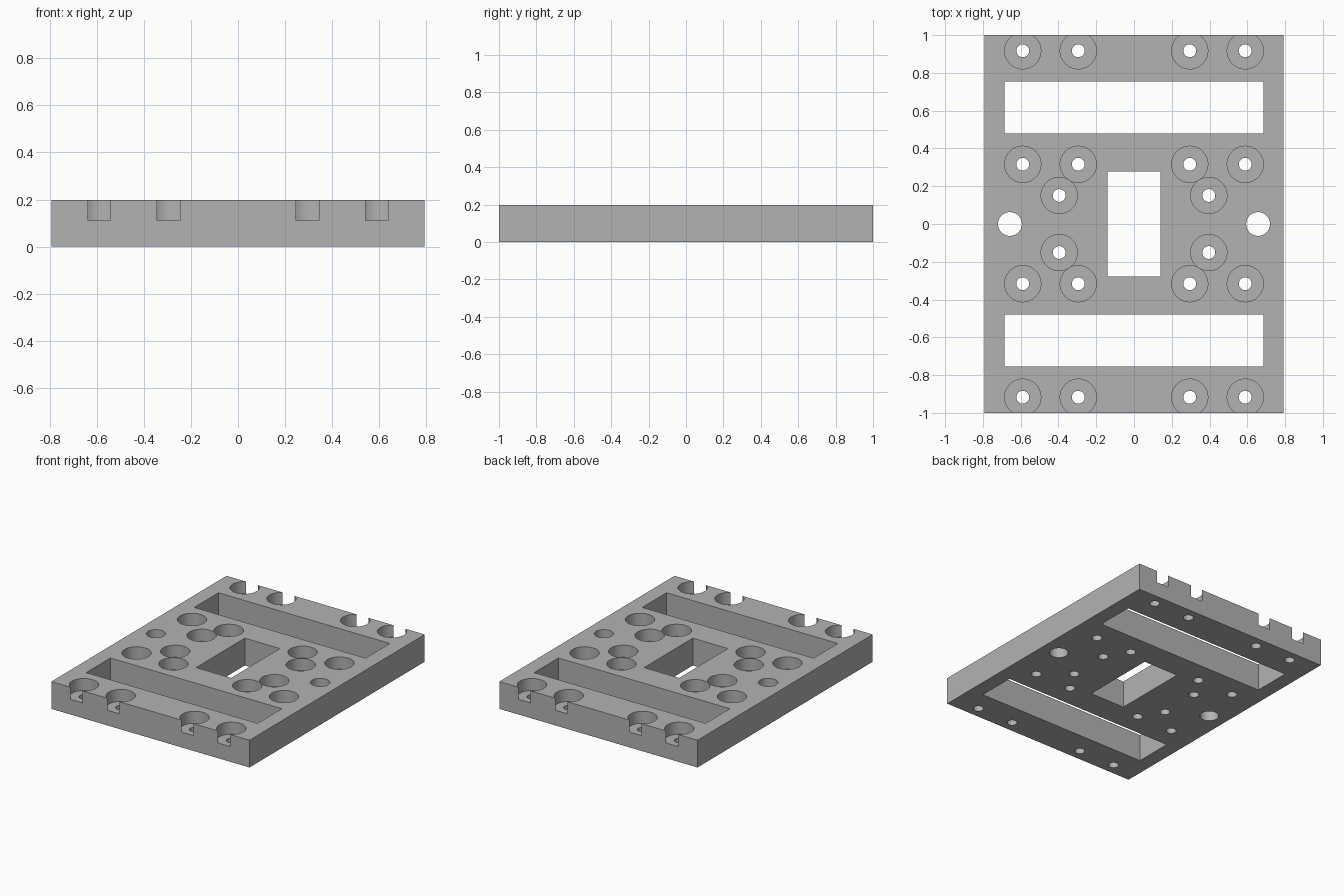
import bpy, bmesh, math

if "Cube" in bpy.data.objects:
    bpy.data.objects.remove(bpy.data.objects["Cube"], do_unlink=True)

W, L, H = 0.792, 1.0, 0.197      # half width, half length, height
FLOOR = 0.11                     # floor of the screw head pockets
SEG = 48

grey = bpy.data.materials.new("plain grey")
grey.use_nodes = True
grey.diffuse_color = (0.45, 0.45, 0.45, 1)
grey.node_tree.nodes["Principled BSDF"].inputs["Base Color"].default_value = (0.45, 0.45, 0.45, 1)


def add_box(bm, x0, x1, y0, y1, z0, z1):
    vs = bmesh.ops.create_cube(bm, size=1)["verts"]
    for v in vs:
        v.co = (x1 if v.co.x > 0 else x0, y1 if v.co.y > 0 else y0, z1 if v.co.z > 0 else z0)


def add_lathe(bm, x, y, profile):
    """Closed solid turned around a vertical axis; profile is (radius, z) from bottom to top."""
    rings = []
    for r, z in profile:
        rings.append([bm.verts.new((x + r * math.cos(a), y + r * math.sin(a), z))
                      for a in (2 * math.pi * i / SEG for i in range(SEG))])
    bm.faces.new(rings[0][::-1])
    bm.faces.new(rings[-1])
    for lo, hi in zip(rings, rings[1:]):
        for i in range(SEG):
            j = (i + 1) % SEG
            bm.faces.new((lo[i], lo[j], hi[j], hi[i]))


def make_object(name, bm):
    mesh = bpy.data.meshes.new(name)
    bm.to_mesh(mesh)
    bm.free()
    mesh.materials.append(grey)
    ob = bpy.data.objects.new(name, mesh)
    bpy.context.collection.objects.link(ob)
    return ob


# Solid plate
bm = bmesh.new()
add_box(bm, -W, W, -L, L, 0, H)
plate = make_object("mounting_plate", bm)

# Cutter: all openings in one mesh
bm = bmesh.new()
lo, hi = -0.1, H + 0.1
add_box(bm, -0.14, 0.14, -0.278, 0.278, lo, hi)           # centre window
screw = [(0.034, lo), (0.034, FLOOR), (0.096, FLOOR), (0.096, hi)]
for sx in (-1, 1):
    add_lathe(bm, sx * 0.657, 0, [(0.063, lo), (0.063, hi)])   # side holes
    for sy in (-1, 1):
        for x, y in ((0.589, 0.917), (0.295, 0.917), (0.589, 0.316),
                     (0.295, 0.316), (0.396, 0.151)):
            add_lathe(bm, sx * x, sy * y, screw)          # counterbored screw holes
for y0, y1 in ((0.478, 0.755), (-0.755, -0.478)):
    add_box(bm, -0.685, 0.685, y0, y1, lo, hi)            # long slots
cutter = make_object("opening_cutter", bm)
cutter.hide_render = True

# Cut the openings and drop the cutter
mod = plate.modifiers.new("openings", "BOOLEAN")
mod.operation = "DIFFERENCE"
mod.solver = "EXACT"
mod.object = cutter
bpy.ops.object.select_all(action="DESELECT")
plate.select_set(True)
bpy.context.view_layer.objects.active = plate
bpy.ops.object.modifier_apply(modifier=mod.name)
bpy.data.objects.remove(cutter, do_unlink=True)
bpy.ops.object.shade_smooth_by_angle(angle=math.radians(30))
